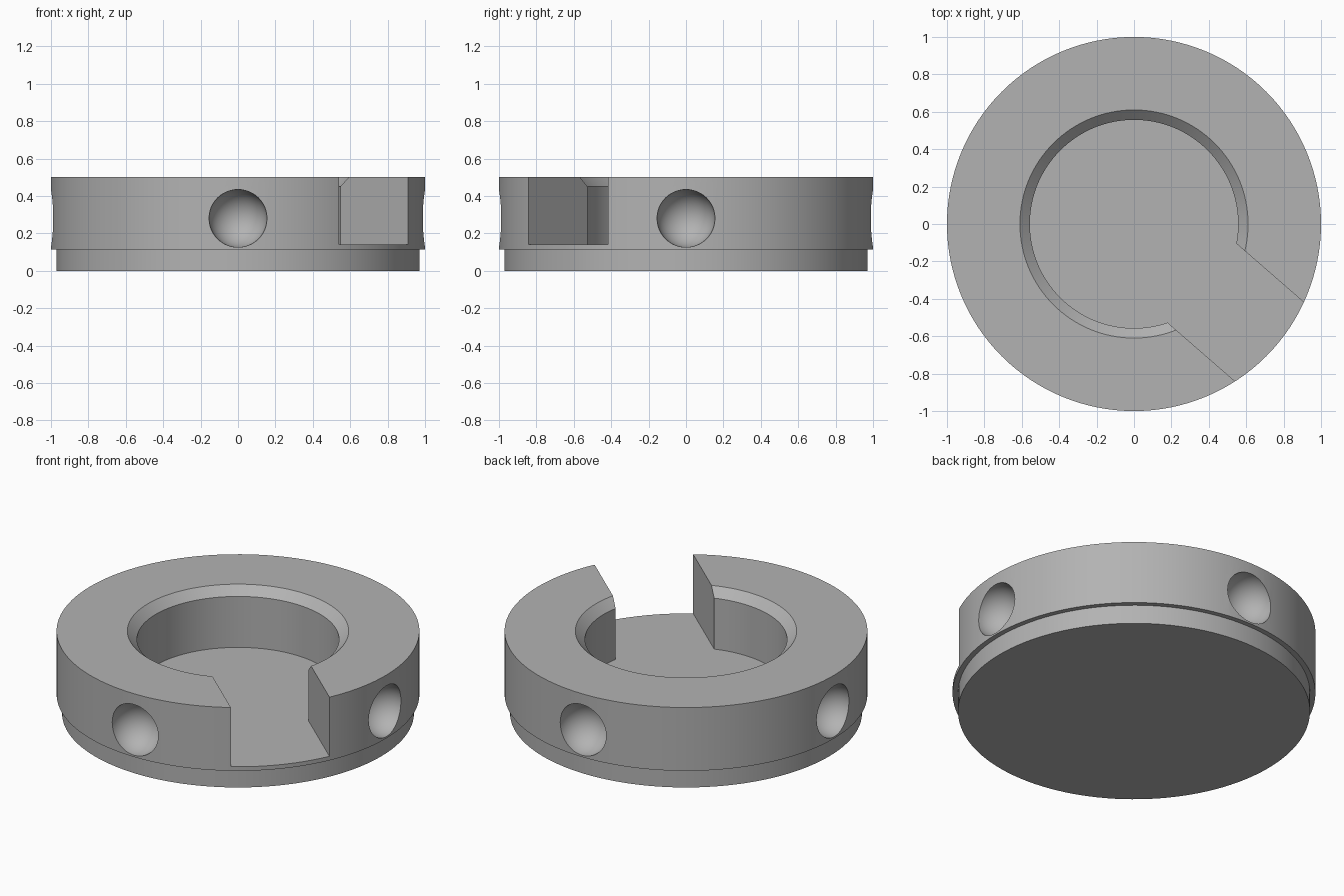
import bpy
import bmesh
import math
from mathutils import Matrix, Vector

SEGMENTS = 128
FLOOR_Z = 0.14
SLOT_ANGLE = math.radians(-41)
SLOT_WIDTH = 0.56
DIMPLE_RADIUS = 0.155
DIMPLE_Z = 0.28

default_cube = bpy.data.objects.get("Cube")
if default_cube:
    bpy.data.objects.remove(default_cube, do_unlink=True)

grey = bpy.data.materials.new("plain grey")
grey.use_nodes = True
colour = (0.45, 0.45, 0.45, 1)
grey.diffuse_color = colour
grey.node_tree.nodes["Principled BSDF"].inputs["Base Color"].default_value = colour


def add_object(name, bm):
    mesh = bpy.data.meshes.new(name)
    bmesh.ops.recalc_face_normals(bm, faces=bm.faces)
    bm.to_mesh(mesh)
    bm.free()
    mesh.materials.append(grey)
    obj = bpy.data.objects.new(name, mesh)
    bpy.context.collection.objects.link(obj)
    return obj


def lathe(name, profile):
    bm = bmesh.new()
    verts = [bm.verts.new((r, 0, z)) for r, z in profile]
    edges = [bm.edges.new(pair) for pair in zip(verts, verts[1:])]
    bmesh.ops.spin(bm, geom=verts + edges, cent=(0, 0, 0), axis=(0, 0, 1),
                   angle=math.tau, steps=SEGMENTS)
    bmesh.ops.remove_doubles(bm, verts=bm.verts, dist=0.0001)
    # Merge the triangle fans into clean flat discs
    bmesh.ops.dissolve_limit(bm, angle_limit=0.001, verts=bm.verts, edges=bm.edges)
    return add_object(name, bm)


def cut(target, cutter):
    cutter.hide_render = True
    mod = target.modifiers.new("cut", "BOOLEAN")
    mod.operation = "DIFFERENCE"
    mod.solver = "EXACT"
    mod.object = cutter
    bpy.context.view_layer.objects.active = target
    bpy.ops.object.modifier_apply(modifier=mod.name)
    bpy.data.objects.remove(cutter, do_unlink=True)


# Stepped disc with a chamfered round recess
body = lathe("collar_body", [
    (0, 0), (0.97, 0), (0.97, 0.115), (1, 0.115), (1, 0.5),
    (0.61, 0.5), (0.557, 0.45), (0.557, FLOOR_Z), (0, FLOOR_Z)])

# Straight slot from the recess out through the wall
bm = bmesh.new()
bmesh.ops.create_cube(bm, size=1, matrix=(
    Matrix.Rotation(SLOT_ANGLE, 4, "Z")
    @ Matrix.Translation((0.8, 0, FLOOR_Z + 0.3))
    @ Matrix.Diagonal((1, SLOT_WIDTH, 0.6, 1))))
cut(body, add_object("slot_cutter", bm))

# Four round dimples around the rim
for i in range(4):
    turn = Matrix.Rotation(i * math.pi / 2, 4, "Z")
    bm = bmesh.new()
    bmesh.ops.create_uvsphere(
        bm, u_segments=48, v_segments=24, radius=DIMPLE_RADIUS,
        matrix=Matrix.Translation(turn @ Vector((0.99, 0, DIMPLE_Z)))
        @ turn @ Matrix.Rotation(math.pi / 2, 4, "Y"))
    cut(body, add_object("dimple_cutter", bm))

bpy.ops.object.select_all(action="DESELECT")
body.select_set(True)
bpy.context.view_layer.objects.active = body
bpy.ops.object.shade_smooth_by_angle(angle=math.radians(25))
